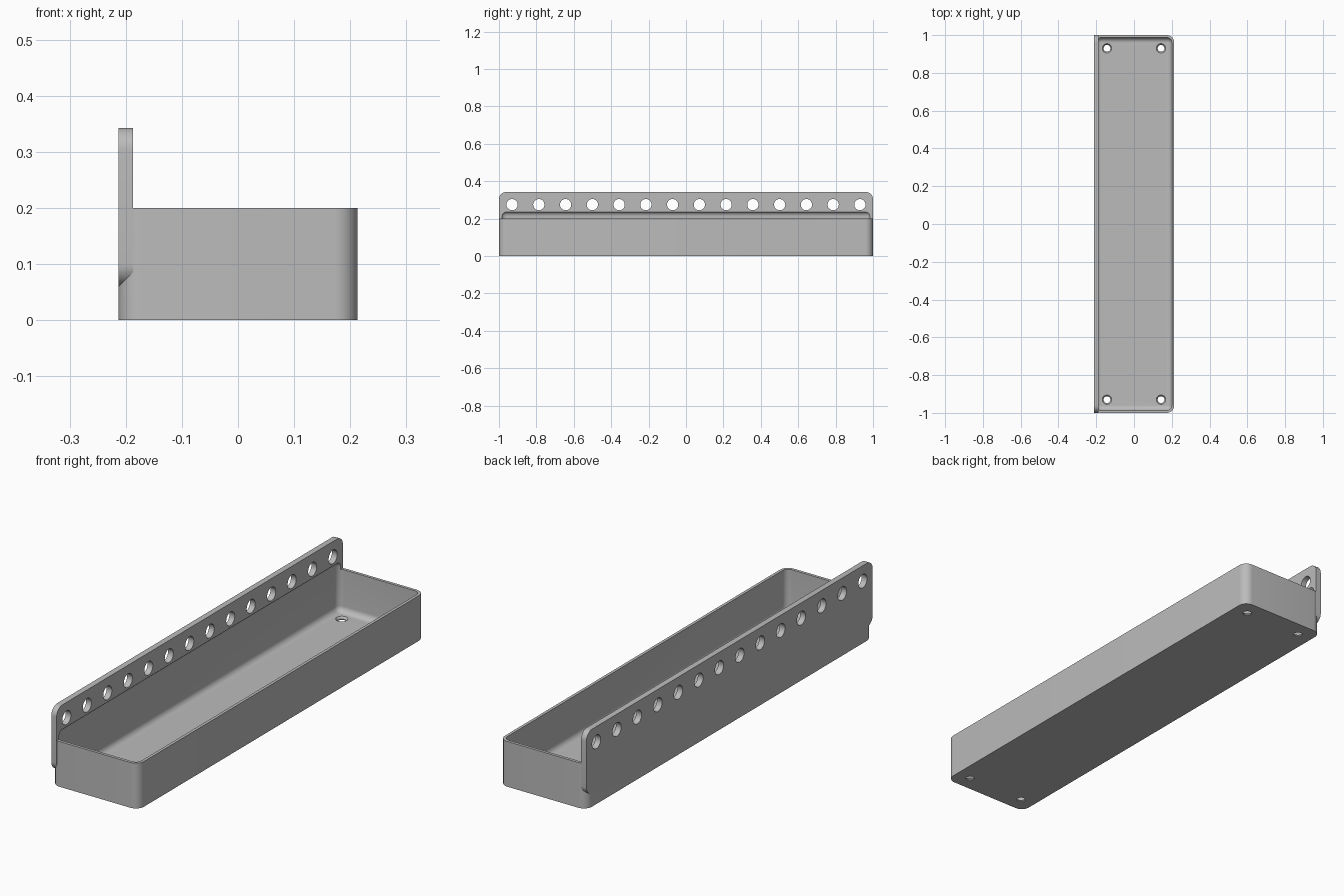
import bpy, bmesh, math
from mathutils import Matrix, Vector

cube = bpy.data.objects.get("Cube")
if cube:
    bpy.data.objects.remove(cube, do_unlink=True)

HALF_X, HALF_Y = 0.213, 1.0      # tray footprint
HEIGHT, WALL, CORNER = 0.2, 0.013, 0.04
PLATE, PLATE_LOW, PLATE_TOP = 0.026, 0.06, 0.343

grey = bpy.data.materials.new("plain grey")
grey.use_nodes = True
grey.diffuse_color = (0.5, 0.5, 0.5, 1)
grey.node_tree.nodes["Principled BSDF"].inputs["Base Color"].default_value = (0.5, 0.5, 0.5, 1)


def rounded_rect(hx, hy, r, steps=10):
    """Counter-clockwise outline with rounded corners."""
    pts = []
    for k, (sx, sy) in enumerate([(1, 1), (-1, 1), (-1, -1), (1, -1)]):
        for i in range(steps + 1):
            a = math.pi / 2 * (k + i / steps)
            pts.append((sx * (hx - r) + r * math.cos(a), sy * (hy - r) + r * math.sin(a)))
    return pts


def loft(name, rings, matrix=Matrix()):
    """Closed solid through (height, outline) rings."""
    bm = bmesh.new()
    loops = [[bm.verts.new((x, y, z)) for x, y in outline] for z, outline in rings]
    bm.faces.new(loops[0][::-1])
    bm.faces.new(loops[-1])
    for low, high in zip(loops, loops[1:]):
        for i in range(len(low)):
            j = (i + 1) % len(low)
            bm.faces.new((low[i], low[j], high[j], high[i]))
    bm.transform(matrix)
    bmesh.ops.recalc_face_normals(bm, faces=bm.faces)
    mesh = bpy.data.meshes.new(name)
    bm.to_mesh(mesh)
    bm.free()
    mesh.materials.append(grey)
    obj = bpy.data.objects.new(name, mesh)
    bpy.context.collection.objects.link(obj)
    return obj


def circle(r, n=32):
    return [(r * math.cos(2 * math.pi * i / n), r * math.sin(2 * math.pi * i / n)) for i in range(n)]


def combine(target, tool, operation):
    """Apply a boolean and discard the tool."""
    mod = target.modifiers.new(operation, 'BOOLEAN')
    mod.operation, mod.object, mod.solver = operation, tool, 'EXACT'
    bpy.context.view_layer.objects.active = target
    bpy.ops.object.modifier_apply(modifier=mod.name)
    bpy.data.objects.remove(tool, do_unlink=True)


# Tray block
base = rounded_rect(HALF_X, HALF_Y, CORNER)
tray = loft("tray_with_hole_rail", [(0, base), (HEIGHT, base)])

# Upright rail along the -x side, rounded at all four corners
to_side = Matrix(((0, 0, 1, 0), (1, 0, 0, 0), (0, 1, 0, 0), (0, 0, 0, 1)))
rail_shape = rounded_rect(HALF_Y, (PLATE_TOP - PLATE_LOW) / 2, CORNER)
rail_place = Matrix.Translation((-HALF_X, 0, (PLATE_TOP + PLATE_LOW) / 2)) @ to_side
combine(tray, loft("rail", [(0, rail_shape), (PLATE, rail_shape)], rail_place), 'UNION')

# Cavity with filleted floor, also undercutting the rail just above the rim
FILLET, STEPS = 0.026, 8
low, high = WALL + FILLET, 0.2125
rings = []
for centre, start in ((low, -90), (high, 0)):
    for i in range(STEPS + 1):
        a = math.radians(start + 90 * i / STEPS)
        inset = WALL + FILLET * (1 - math.cos(a))
        rings.append((centre + FILLET * math.sin(a),
                      rounded_rect(HALF_X - inset, HALF_Y - inset, CORNER - inset)))
combine(tray, loft("cavity", rings), 'DIFFERENCE')

# Row of holes through the rail
for i in range(14):
    y = -0.93 + 1.86 * i / 13
    place = Matrix.Translation((-HALF_X, y, 0.275)) @ to_side
    hole = loft("rail_hole", [(-0.05, circle(0.03)), (0.08, circle(0.03))], place)
    combine(tray, hole, 'DIFFERENCE')

# Countersunk screw holes in the floor
for sx in (-1, 1):
    for sy in (-1, 1):
        place = Matrix.Translation((sx * 0.143, sy * 0.93, 0))
        hole = loft("floor_hole", [(-0.02, circle(0.018)), (0.004, circle(0.018)),
                                   (WALL, circle(0.025)), (0.03, circle(0.025))], place)
        combine(tray, hole, 'DIFFERENCE')

# Smooth rounds, crisp edges
bpy.ops.object.select_all(action='DESELECT')
tray.select_set(True)
bpy.context.view_layer.objects.active = tray
bpy.ops.object.shade_smooth_by_angle(angle=math.radians(30))
